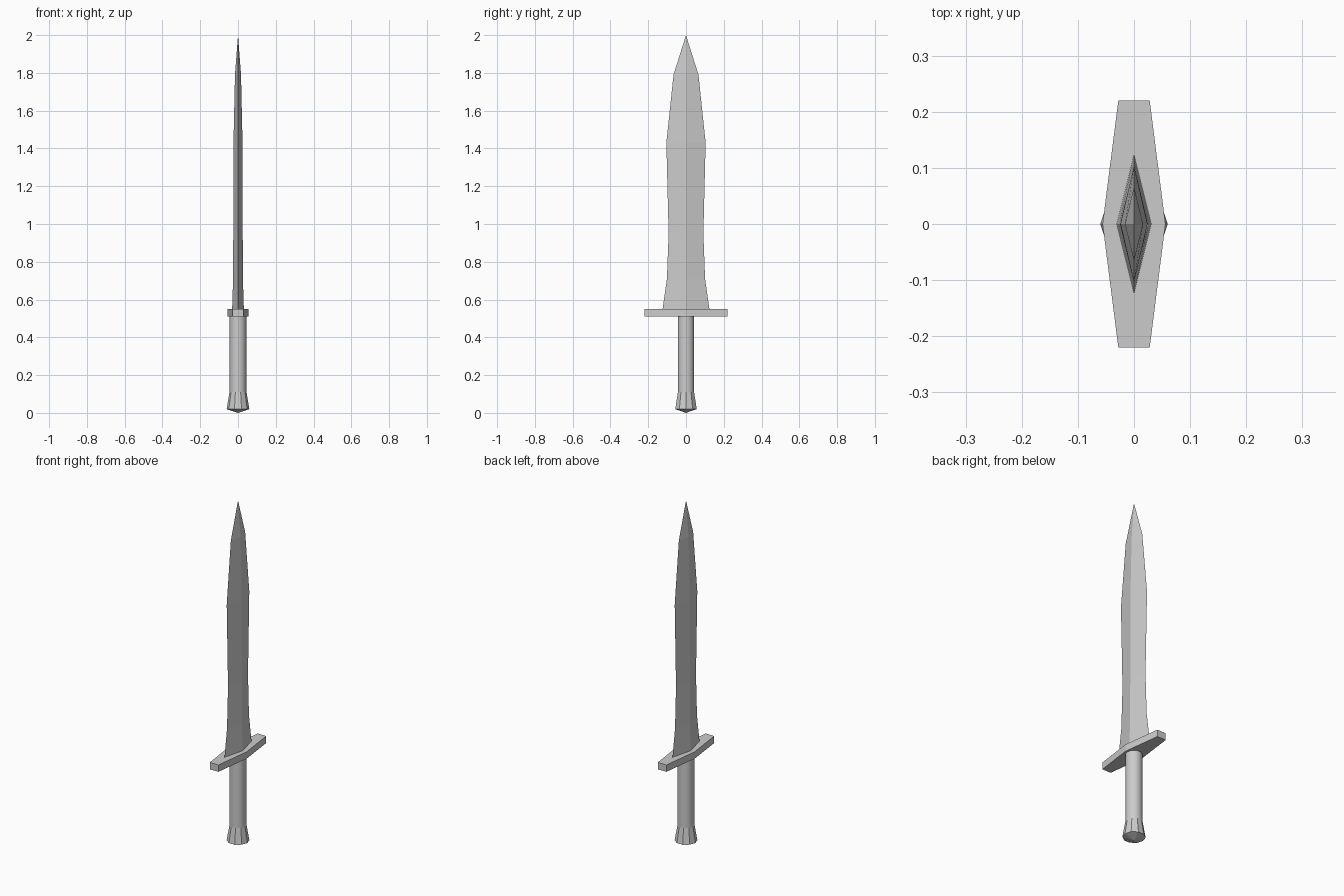
import bpy, bmesh, math

if "Cube" in bpy.data.objects:
    bpy.data.objects.remove(bpy.data.objects["Cube"])


def loft(name, rings, bottom_tip=None, top_tip=None):
    """Skin a stack of closed rings; each end is a tip point or a flat cap."""
    bm = bmesh.new()
    loops = [[bm.verts.new(p) for p in ring] for ring in rings]
    n = len(loops[0])
    for a, b in zip(loops, loops[1:]):
        for i in range(n):
            j = (i + 1) % n
            bm.faces.new((a[i], a[j], b[j], b[i]))
    for loop, tip in ((loops[0], bottom_tip), (loops[-1], top_tip)):
        if tip is None:
            bm.faces.new(loop)
        else:
            v = bm.verts.new((0, 0, tip))
            for i in range(n):
                bm.faces.new((loop[i], loop[(i + 1) % n], v))
    bmesh.ops.recalc_face_normals(bm, faces=bm.faces)
    mesh = bpy.data.meshes.new(name)
    bm.to_mesh(mesh)
    bm.free()
    obj = bpy.data.objects.new(name, mesh)
    bpy.context.collection.objects.link(obj)
    return obj


def circle(r, z, n=10):
    return [(r * math.cos(math.tau * i / n), r * math.sin(math.tau * i / n), z)
            for i in range(n)]


def diamond(x, y, z):
    return [(x, 0, z), (0, y, z), (-x, 0, z), (0, -y, z)]


def guard_outline(z):
    return [(0.056, 0, z), (0.028, 0.22, z), (-0.028, 0.22, z),
            (-0.056, 0, z), (-0.028, -0.22, z), (0.028, -0.22, z)]


# Leaf-shaped blade with a central ridge
blade_profile = [(0.031, 0.124, 0.55), (0.026, 0.101, 0.71), (0.025, 0.092, 0.95),
                 (0.024, 0.104, 1.43), (0.016, 0.066, 1.79)]
loft("blade", [diamond(*p) for p in blade_profile], top_tip=2.0)

# Tapered crossguard
loft("crossguard", [guard_outline(0.51), guard_outline(0.55)])

# Round grip
grip = loft("grip", [circle(0.045, 0.11), circle(0.045, 0.51)])
for face in grip.data.polygons:
    face.use_smooth = len(face.vertices) == 4

# Flared faceted pommel with a shallow point
loft("pommel", [circle(0.06, 0.02), circle(0.045, 0.11)], bottom_tip=0.0)
